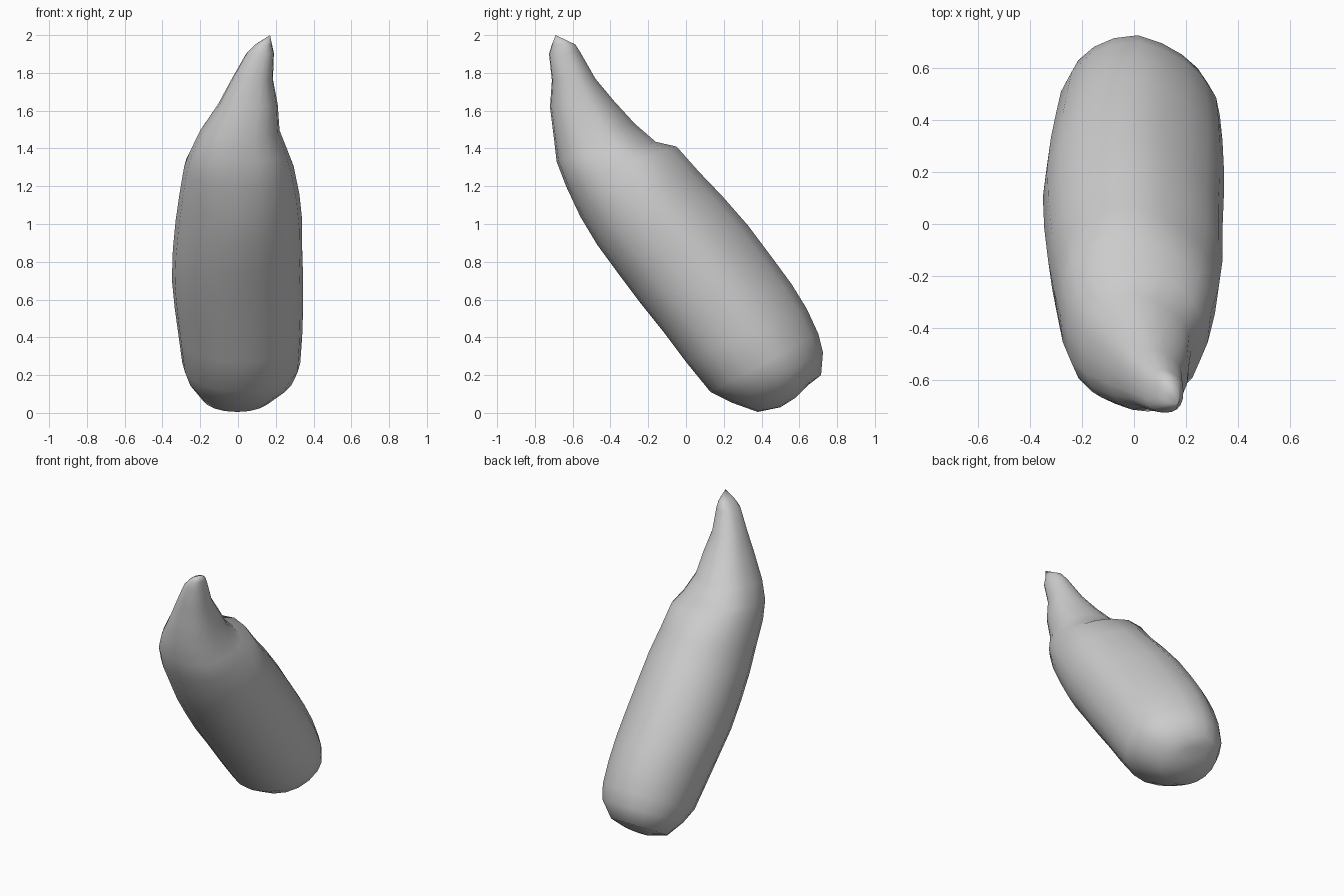
import bpy
import bmesh
from math import cos, sin, pi, copysign

# Remove the default cube
cube = bpy.data.objects.get("Cube")
if cube:
    bpy.data.objects.remove(cube, do_unlink=True)


def make_material(name, colour):
    mat = bpy.data.materials.new(name)
    mat.use_nodes = True
    mat.diffuse_color = colour
    mat.node_tree.nodes["Principled BSDF"].inputs["Base Color"].default_value = colour
    return mat


def between(a, b, wave):
    """Blend from a to b as wave runs from -1 to 1."""
    return a + (b - a) * (wave + 1) / 2


def rounded(value, power):
    """Circle wave that turns squarer as the power drops below one."""
    return copysign(abs(value) ** power, value)


def make_ring(bm, section, power):
    """Tilted oval whose back left quarter slumps, leaving a soft ridge."""
    front_y, front_z, back_y, back_z, right_x, left_x = section
    ring = []
    for i in range(SIDES):
        angle = 2 * pi * i / SIDES
        across, along = rounded(cos(angle), power), rounded(sin(angle), power)
        along -= SLUMP * max(across, 0) * max(along, 0)
        ring.append(bm.verts.new((
            between(right_x, left_x, across),
            between(front_y, back_y, along),
            between(front_z, back_z, along))))
    return ring


def close_end(bm, ring, tip):
    """Fan of triangles from a ring to a single tip point."""
    point = bm.verts.new(tip)
    for i in range(SIDES):
        bm.faces.new((ring[i], ring[(i + 1) % SIDES], point))


SIDES = 20
SLUMP = .25

# Cross-sections of the leaning body, from the blunt foot upward:
# front y, front z, back y, back z, right x, left x
BODY = [
    (.5, .03, .65, .15, -.11, .1),
    (.38, .005, .715, .2, -.2, .19),
    (.24, .055, .725, .32, -.265, .295),
    (.13, .11, .7, .42, -.295, .33),
    (0, .27, .64, .55, -.315, .34),
    (-.12, .43, .56, .68, -.335, .345),
    (-.24, .58, .45, .83, -.35, .345),
    (-.36, .74, .33, .99, -.345, .34),
    (-.47, .89, .19, 1.15, -.33, .34),
    (-.56, 1.04, .07, 1.275, -.31, .325),
]
# Cross-sections of the squarer neck that narrows to the tip
NECK = [
    (-.635, 1.2, -.05, 1.41, -.285, .295),
    (-.685, 1.33, -.16, 1.435, -.255, .265),
    (-.7, 1.46, -.27, 1.53, -.2, .22),
    (-.72, 1.62, -.38, 1.65, -.105, .21),
    (-.71, 1.76, -.48, 1.77, -.035, .185),
    (-.725, 1.9, -.56, 1.91, .045, .19),
    (-.71, 1.95, -.585, 1.95, .09, .18),
]
FOOT = (.02, .58, .08)
TIP = (.17, -.69, 2)

# Body and neck: bridge the sections and close both ends
bm = bmesh.new()
rings = [make_ring(bm, section, .95) for section in BODY]
rings += [make_ring(bm, section, .82) for section in NECK]
for low, high in zip(rings, rings[1:]):
    for i in range(SIDES):
        j = (i + 1) % SIDES
        bm.faces.new((low[i], low[j], high[j], high[i]))
close_end(bm, rings[0], FOOT)
close_end(bm, rings[-1], TIP)
bmesh.ops.recalc_face_normals(bm, faces=bm.faces)

mesh = bpy.data.meshes.new("root_body")
bm.to_mesh(mesh)
bm.free()
mesh.materials.append(make_material("plain_grey", (.6, .6, .6, 1)))
body = bpy.data.objects.new("root_body", mesh)
bpy.context.collection.objects.link(body)

# Soft shading with only the sharpest creases kept
bpy.context.view_layer.objects.active = body
body.select_set(True)
bpy.ops.object.shade_smooth_by_angle(angle=pi / 3)
